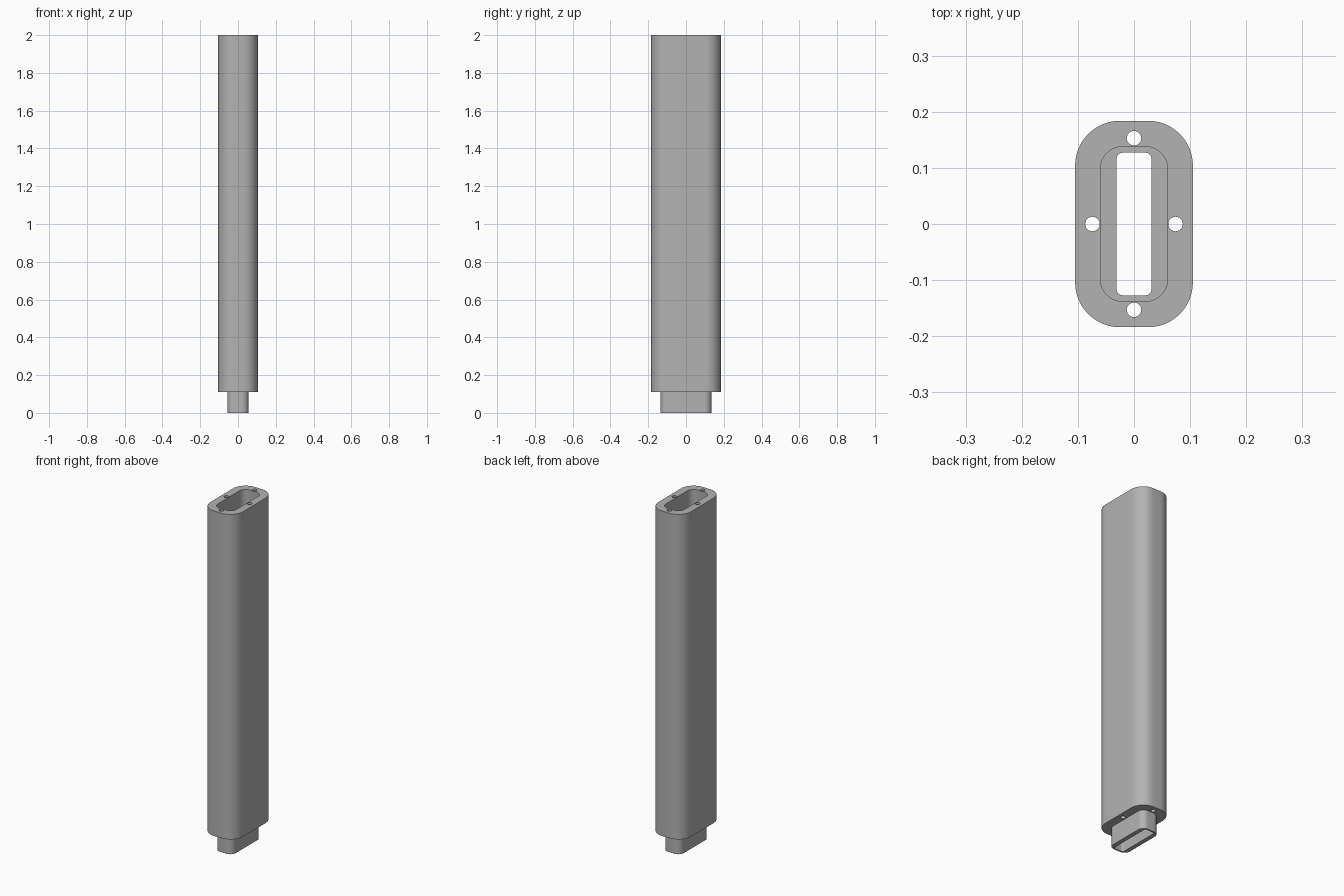
import bpy, bmesh
from math import pi, sin, cos, radians
from mathutils import Vector

cube = bpy.data.objects.get("Cube")
if cube:
    bpy.data.objects.remove(cube, do_unlink=True)

TOP, SHOULDER = 2.0, 0.11
FLOOR = TOP - 0.12          # bottom of the top socket


def rounded_rect(hx, hy, r, n=12):
    """Outline of a rounded rectangle, four quarter arcs."""
    pts = []
    for k, (sx, sy) in enumerate([(1, 1), (-1, 1), (-1, -1), (1, -1)]):
        for i in range(n + 1):
            a = pi / 2 * (k + i / n)
            pts.append((sx * (hx - r) + r * cos(a), sy * (hy - r) + r * sin(a)))
    return pts


def circle(cx, cy, r, n=24):
    return [(cx + r * cos(2 * pi * i / n), cy + r * sin(2 * pi * i / n)) for i in range(n)]


def wall(bm, outline, z0, z1, inward=False):
    """Upright wall along an outline; returns its bottom and top edge loops."""
    low = [bm.verts.new((x, y, z0)) for x, y in outline]
    high = [bm.verts.new((x, y, z1)) for x, y in outline]
    n = len(outline)
    for i in range(n):
        j = (i + 1) % n
        quad = [low[i], low[j], high[j], high[i]]
        bm.faces.new(quad[::-1] if inward else quad)
    return [[bm.edges.get((v[i], v[(i + 1) % n])) for i in range(n)] for v in (low, high)]


def cap(bm, loops, up):
    """Flat face bounded by an outer loop and any hole loops."""
    edges = [e for loop in loops for e in loop]
    made = bmesh.ops.triangle_fill(bm, edges=edges, use_beauty=True, normal=Vector((0, 0, up)))
    for f in made["geom"]:
        if isinstance(f, bmesh.types.BMFace):
            f.normal_update()
            if f.normal.z * up < 0:
                f.normal_flip()


bm = bmesh.new()

# Outer shell, lower tongue, upper socket and the slot through the middle
body_low, body_high = wall(bm, rounded_rect(0.105, 0.184, 0.08), SHOULDER, TOP)
tongue_low, tongue_high = wall(bm, rounded_rect(0.056, 0.135, 0.036), 0, SHOULDER)
socket_low, socket_high = wall(bm, rounded_rect(0.06, 0.138, 0.04), FLOOR, TOP, True)
slot_low, slot_high = wall(bm, rounded_rect(0.031, 0.127, 0.01, 6), 0, FLOOR, True)

# Four long rod holes
holes = [wall(bm, circle(x, y, 0.013), SHOULDER, TOP, True)
         for x, y in [(0.074, 0), (-0.074, 0), (0, 0.153), (0, -0.153)]]

# Flat ends and ledges
cap(bm, [body_high, socket_high] + [h[1] for h in holes], 1)
cap(bm, [socket_low, slot_high], 1)
cap(bm, [body_low, tongue_high] + [h[0] for h in holes], -1)
cap(bm, [tongue_low, slot_low], -1)

mesh = bpy.data.meshes.new("hollow_post")
bm.to_mesh(mesh)
bm.free()
post = bpy.data.objects.new("hollow_post", mesh)
bpy.context.collection.objects.link(post)

# Plain grey
grey = bpy.data.materials.new("grey")
grey.use_nodes = True
colour = (0.45, 0.45, 0.45, 1)
grey.diffuse_color = colour
grey.node_tree.nodes["Principled BSDF"].inputs["Base Color"].default_value = colour
mesh.materials.append(grey)

# Smooth curved walls with crisp edges
bpy.ops.object.select_all(action="DESELECT")
post.select_set(True)
bpy.context.view_layer.objects.active = post
bpy.ops.object.shade_smooth_by_angle(angle=radians(30))
